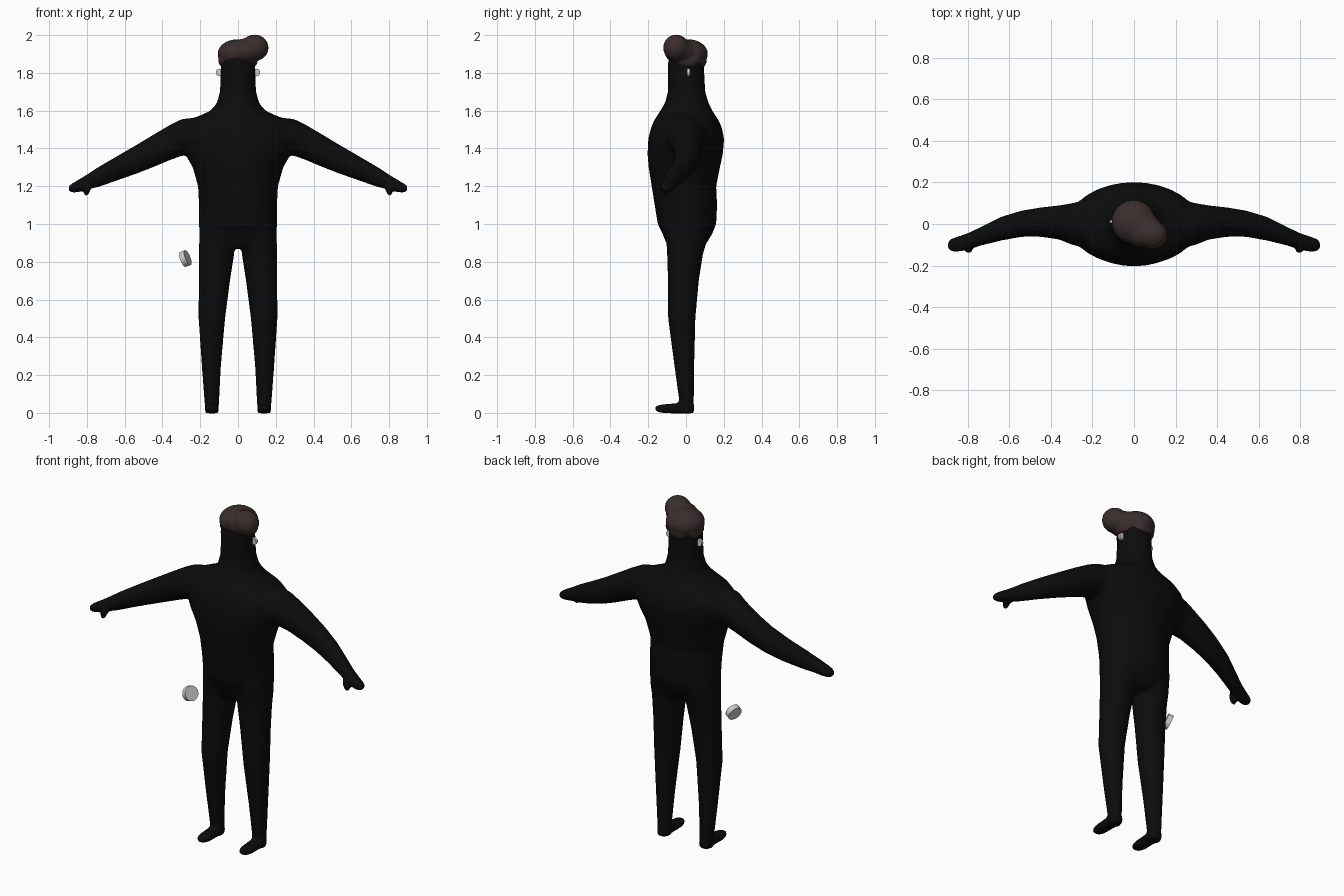
import bpy, bmesh, math
from mathutils import Matrix, Vector


def material(name, rgb):
    m = bpy.data.materials.new(name)
    m.diffuse_color = (*rgb, 1)
    return m


BLACK = material("black cloth", (0.0035, 0.0035, 0.0035))
BROWN = material("dark brown hair", (0.042, 0.027, 0.026))
SILVER = material("silver", (0.6, 0.6, 0.6))


def loft(bm, axis, rings, mirror=False, power=2.0, n=32):
    """Skin oval rings (position, min_a, max_a, min_b, max_b) along x, y or z."""
    for side in ((1, -1) if mirror else (1,)):
        loops = []
        for p, a0, a1, b0, b1 in rings:
            loop = []
            for i in range(n):
                t = 2 * math.pi * i / n
                c, s = math.cos(t), math.sin(t)
                a = (a0 + a1) / 2 + (a1 - a0) / 2 * math.copysign(abs(c) ** (2 / power), c)
                b = (b0 + b1) / 2 + (b1 - b0) / 2 * math.copysign(abs(s) ** (2 / power), s)
                x, y, z = {"x": (p, a, b), "y": (a, p, b), "z": (a, b, p)}[axis]
                loop.append(bm.verts.new((x * side, y, z)))
            loops.append(loop)
        for l0, l1 in zip(loops, loops[1:]):
            for i in range(n):
                j = (i + 1) % n
                bm.faces.new((l0[i], l0[j], l1[j], l1[i]))
        bm.faces.new(loops[0])
        bm.faces.new(loops[-1])


def blob(bm, centre, radii, tilt=0.0):
    m = Matrix.Translation(centre) @ Matrix.Rotation(tilt, 4, "Y") @ Matrix.Diagonal((*radii, 1))
    bmesh.ops.create_uvsphere(bm, u_segments=32, v_segments=20, radius=1, matrix=m)


def finish(bm, name, mat, voxel=0, smooth=0):
    bmesh.ops.recalc_face_normals(bm, faces=bm.faces)
    me = bpy.data.meshes.new(name)
    bm.to_mesh(me)
    bm.free()
    ob = bpy.data.objects.new(name, me)
    bpy.context.collection.objects.link(ob)
    me.materials.append(mat)
    bpy.ops.object.select_all(action="DESELECT")
    ob.select_set(True)
    bpy.context.view_layer.objects.active = ob
    if voxel:
        r = ob.modifiers.new("merge", "REMESH")
        r.mode, r.voxel_size, r.use_smooth_shade = "VOXEL", voxel, True
        s = ob.modifiers.new("soften", "SMOOTH")
        s.factor, s.iterations = 0.5, smooth
        bpy.ops.object.modifier_apply(modifier="merge")
        bpy.ops.object.modifier_apply(modifier="soften")
        bpy.ops.object.shade_smooth()
    else:
        bpy.ops.object.shade_smooth_by_angle(angle=math.radians(35))
    return ob


# Body: torso, neck and head as one column (z, half width, back/front limits)
bm = bmesh.new()
torso = [(0.87, 0.14, -0.09, 0.085), (0.90, 0.19, -0.105, 0.11), (0.95, 0.205, -0.125, 0.14),
         (1.0, 0.207, -0.15, 0.16), (1.1, 0.207, -0.166, 0.165), (1.2, 0.212, -0.182, 0.16),
         (1.3, 0.24, -0.198, 0.18), (1.37, 0.28, -0.204, 0.195), (1.45, 0.315, -0.2, 0.202),
         (1.51, 0.305, -0.185, 0.19), (1.55, 0.265, -0.168, 0.172), (1.575, 0.2, -0.152, 0.155),
         (1.6, 0.145, -0.136, 0.14), (1.64, 0.112, -0.112, 0.12), (1.7, 0.096, -0.096, 0.102),
         (1.78, 0.092, -0.095, 0.098), (1.85, 0.092, -0.097, 0.095), (1.89, 0.075, -0.085, 0.08),
         (1.92, 0.04, -0.05, 0.05)]
loft(bm, "z", [(z, -w, w, y0, y1) for z, w, y0, y1 in torso])

# Arms with mitten hands
loft(bm, "x", [(0.12, -0.13, 0.13, 1.38, 1.56), (0.22, -0.12, 0.12, 1.37, 1.565),
               (0.30, -0.10, 0.10, 1.36, 1.555), (0.36, -0.075, 0.09, 1.338, 1.525),
               (0.45, -0.062, 0.08, 1.30, 1.472), (0.54, -0.062, 0.065, 1.265, 1.418),
               (0.64, -0.08, 0.035, 1.23, 1.36), (0.74, -0.105, -0.015, 1.195, 1.302),
               (0.80, -0.125, -0.043, 1.18, 1.262), (0.85, -0.135, -0.06, 1.167, 1.232),
               (0.88, -0.134, -0.07, 1.166, 1.214), (0.898, -0.12, -0.085, 1.175, 1.2)], mirror=True)

# Legs
loft(bm, "z", [(1.0, 0.02, 0.2, -0.12, 0.13), (0.9, 0.017, 0.206, -0.104, 0.108),
               (0.84, 0.02, 0.207, -0.1, 0.09), (0.7, 0.042, 0.208, -0.096, 0.068),
               (0.5, 0.068, 0.209, -0.095, 0.05), (0.25, 0.09, 0.192, -0.062, 0.044),
               (0.06, 0.1, 0.178, -0.036, 0.042), (-0.002, 0.102, 0.174, -0.03, 0.04)], mirror=True)

# Feet
loft(bm, "y", [(0.043, 0.112, 0.164, -0.002, 0.04), (0.02, 0.102, 0.174, -0.003, 0.06),
               (-0.04, 0.102, 0.174, -0.003, 0.052), (-0.11, 0.101, 0.175, -0.002, 0.046),
               (-0.145, 0.108, 0.168, 0.003, 0.042), (-0.163, 0.122, 0.154, 0.012, 0.034)],
     mirror=True, power=2.5)

# Thumbs
for s in (1, -1):
    blob(bm, (s * 0.797, -0.12, 1.185), (0.018, 0.021, 0.04), tilt=-s * 0.3)
finish(bm, "body", BLACK, voxel=0.009, smooth=7)

# Hair: cap, swept-up quiff, temple pieces and a tapering nape
bm = bmesh.new()
blob(bm, (-0.002, 0.01, 1.902), (0.106, 0.106, 0.076))
blob(bm, (0.088, -0.052, 1.933), (0.074, 0.069, 0.07))
blob(bm, (0.045, -0.03, 1.915), (0.09, 0.085, 0.068))
blob(bm, (0, 0.07, 1.87), (0.062, 0.04, 0.052))
for s in (1, -1):
    blob(bm, (s * 0.072, 0.01, 1.87), (0.033, 0.065, 0.044))
finish(bm, "hair", BROWN, voxel=0.006, smooth=12)

# Earrings
for s, side in ((1, "left"), (-1, "right")):
    bm = bmesh.new()
    bmesh.ops.create_cone(bm, cap_ends=True, segments=24, radius1=0.02, radius2=0.02, depth=0.016,
                          matrix=Matrix.Translation((s * 0.097, 0.012, 1.802))
                          @ Matrix.Rotation(math.pi / 2, 4, "X"))
    finish(bm, side + "_earring", SILVER)

# Loose wrist disc beside the hip
bm = bmesh.new()
turn = Vector((0.87, -0.32, 0.36)).to_track_quat("Z", "Y").to_matrix().to_4x4()
bmesh.ops.create_cone(bm, cap_ends=True, segments=32, radius1=0.042, radius2=0.042, depth=0.03,
                      matrix=Matrix.Translation((-0.279, -0.05, 0.817)) @ turn)
finish(bm, "wrist_disc", SILVER)
